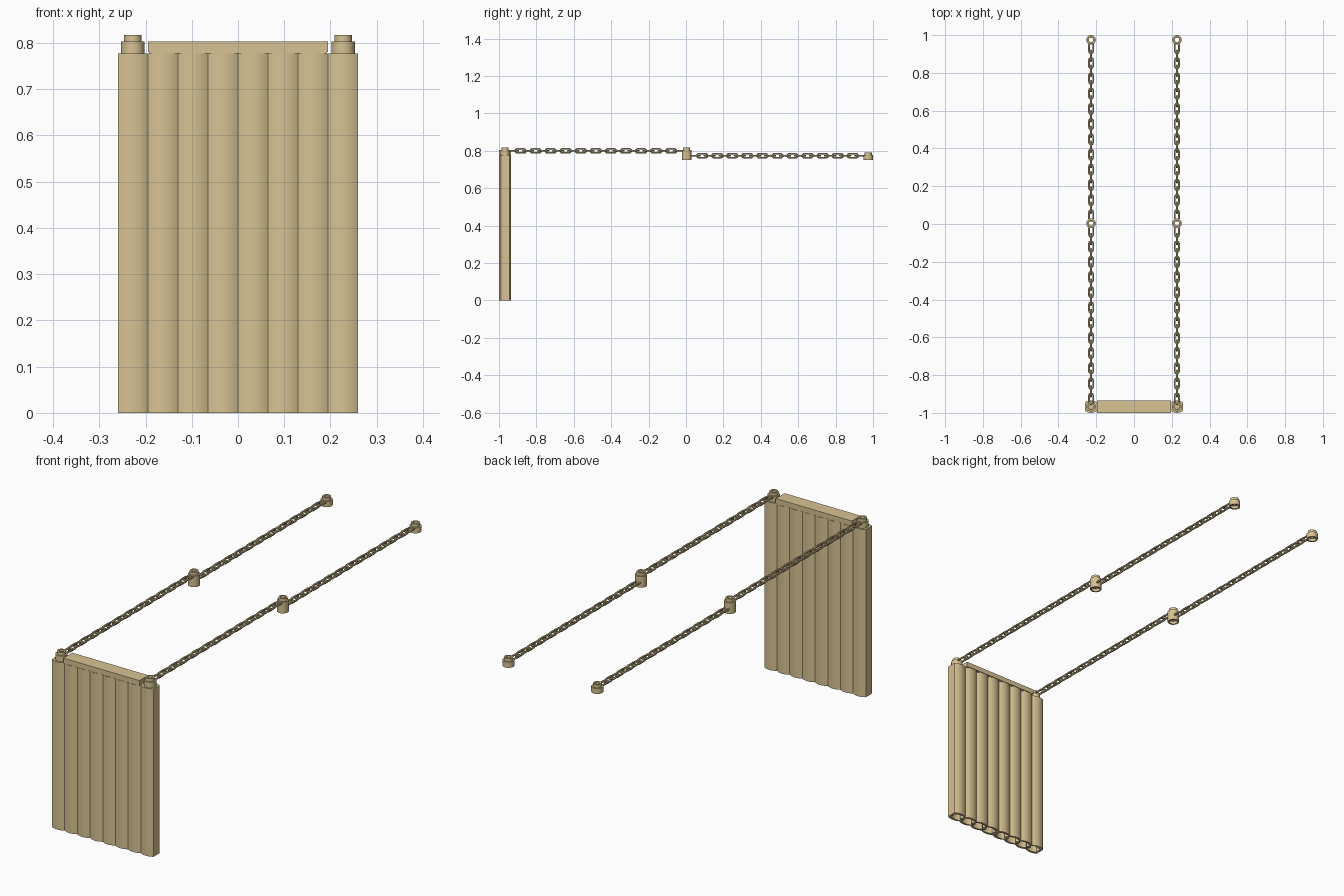
import bpy, bmesh
from math import sin, cos, pi, atan, sqrt
from mathutils import Vector

if "Cube" in bpy.data.objects:
    bpy.data.objects.remove(bpy.data.objects["Cube"])

U, H, P = 0.065, 0.0777, 0.0259      # module width, brick height, plate height
WALL_Y = -1 + U / 2
POST_X = 3.5 * U
CHAIN = 0.971                        # distance between the two ends of a chain

tan = bpy.data.materials.new("tan")
tan.diffuse_color = (0.68, 0.54, 0.29, 1)
tan.use_nodes = True
tan.node_tree.nodes["Principled BSDF"].inputs["Base Color"].default_value = tan.diffuse_color


def finish(bm, name, loc=(0, 0, 0)):
    bmesh.ops.recalc_face_normals(bm, faces=bm.faces)
    me = bpy.data.meshes.new(name)
    bm.to_mesh(me)
    bm.free()
    me.materials.append(tan)
    ob = bpy.data.objects.new(name, me)
    ob.location = loc
    bpy.context.collection.objects.link(ob)
    return ob


def bridge(bm, a, b):
    n = len(a)
    for i in range(n):
        bm.faces.new((a[i], a[(i + 1) % n], b[(i + 1) % n], b[i]))


def ring(bm, pts, z):
    return [bm.verts.new((x, y, z)) for x, y in pts]


def circle(r, n=20, cx=0, cy=0):
    return [(cx + r * cos(2 * pi * i / n), cy + r * sin(2 * pi * i / n)) for i in range(n)]


# Log brick: rounded lobes front and back, hollow and open underneath
def log_brick(name, n, x, z):
    half, sag, seg = n * U / 2, 0.010, 8
    R = (U * U / 4 + sag * sag) / (2 * sag)
    front = []
    for k in range(n):
        for i in range(seg + (k == n - 1)):
            t = -U / 2 + U * i / seg
            front.append((-half + U * (k + 0.5) + t, -(U / 2 - R + sqrt(R * R - t * t))))
    outer = front + [(-px, -py) for px, py in front]
    s = (half - 0.011) / half
    inner = [(px * s, py + (0.010 if py < 0 else -0.010)) for px, py in outer]
    bm = bmesh.new()
    ob, ot = ring(bm, outer, 0), ring(bm, outer, H)
    ib, it = ring(bm, inner, 0), ring(bm, inner, H - 0.010)
    bridge(bm, ob, ot)
    bridge(bm, ob, ib)
    bridge(bm, ib, it)
    bm.faces.new(ot)
    bm.faces.new(it)
    # pins between the lobes inside the hollow
    for k in range(1, n):
        c = circle(0.010, 12, -half + k * U, 0)
        a, b = ring(bm, c, 0), ring(bm, c, H - 0.010)
        bridge(bm, a, b)
        bm.faces.new(a)
    finish(bm, name, (x, WALL_Y, z))


for row in range(10):
    layout = ((4, -2), (4, 2)) if row % 2 == 0 else ((2, -3), (4, 0), (2, 3))
    for n, x in layout:
        log_brick("log_brick", n, x * U, row * H)

# Flat capping strip with a shallow groove at its foot
bm = bmesh.new()
prev = None
for inset, z in ((0.0025, 0), (0.0025, 0.003), (0, 0.003), (0, P)):
    w, d = 3 * U - inset, U / 2 - inset
    cur = ring(bm, [(-w, -d), (w, -d), (w, d), (-w, d)], z)
    if prev:
        bridge(bm, prev, cur)
    else:
        bm.faces.new(cur)
    prev = cur
bm.faces.new(prev)
finish(bm, "cap_strip", (0, WALL_Y, 10 * H))


# Chain end: round collar with an open stud, hollow right through
def chain_end(x, y, z):
    prof = [(0.0185, 0), (0.0255, 0), (0.0255, P), (0.0190, P), (0.0190, P + 0.0138),
            (0.0115, P + 0.0138), (0.0115, 0.014), (0.0185, 0.014)]
    bm = bmesh.new()
    rings = [ring(bm, circle(r, 24), h) for r, h in prof]
    for i in range(len(rings)):
        bridge(bm, rings[i - 1], rings[i])
    finish(bm, "chain_end", (x, y, z))


# One oval link swept with a round wire, lying flat or standing on edge
def add_link(bm, y, upright):
    r, straight, wire, m = 0.011, 0.0175, 0.0046, 8
    rings = []
    for i in range(14):
        top = i < 7
        a = pi * (i if top else i - 7) / 6 + (0 if top else pi)
        out = Vector((cos(a), sin(a), 0))
        c = out * r + Vector((0, straight if top else -straight, 0))
        vs = []
        for j in range(m):
            b = 2 * pi * (j + 0.5) / m
            p = c + out * wire * cos(b) + Vector((0, 0, wire * sin(b)))
            if upright:
                p = Vector((-p.z, p.y, p.x))
            vs.append(bm.verts.new(p + Vector((0, y, 0))))
        rings.append(vs)
    for i in range(14):
        bridge(bm, rings[i - 1], rings[i])


def chain(x, y0, z):
    bm = bmesh.new()
    for i in range(23):
        add_link(bm, CHAIN / 2 + (i - 11) * 0.04025, i % 2 == 1)
    finish(bm, "chain_links", (x, y0, z + 0.0225))
    for y in (y0, y0 + CHAIN):
        chain_end(x, y, z)


# Upper chains start on the wall, lower chains clip beneath their far ends
for x in (-POST_X, POST_X):
    chain(x, WALL_Y, 10 * H)
    chain(x, WALL_Y + CHAIN, 10 * H - P)

for ob in bpy.data.objects:
    ob.select_set(True)
    bpy.context.view_layer.objects.active = ob
bpy.ops.object.shade_smooth_by_angle(angle=0.6)
